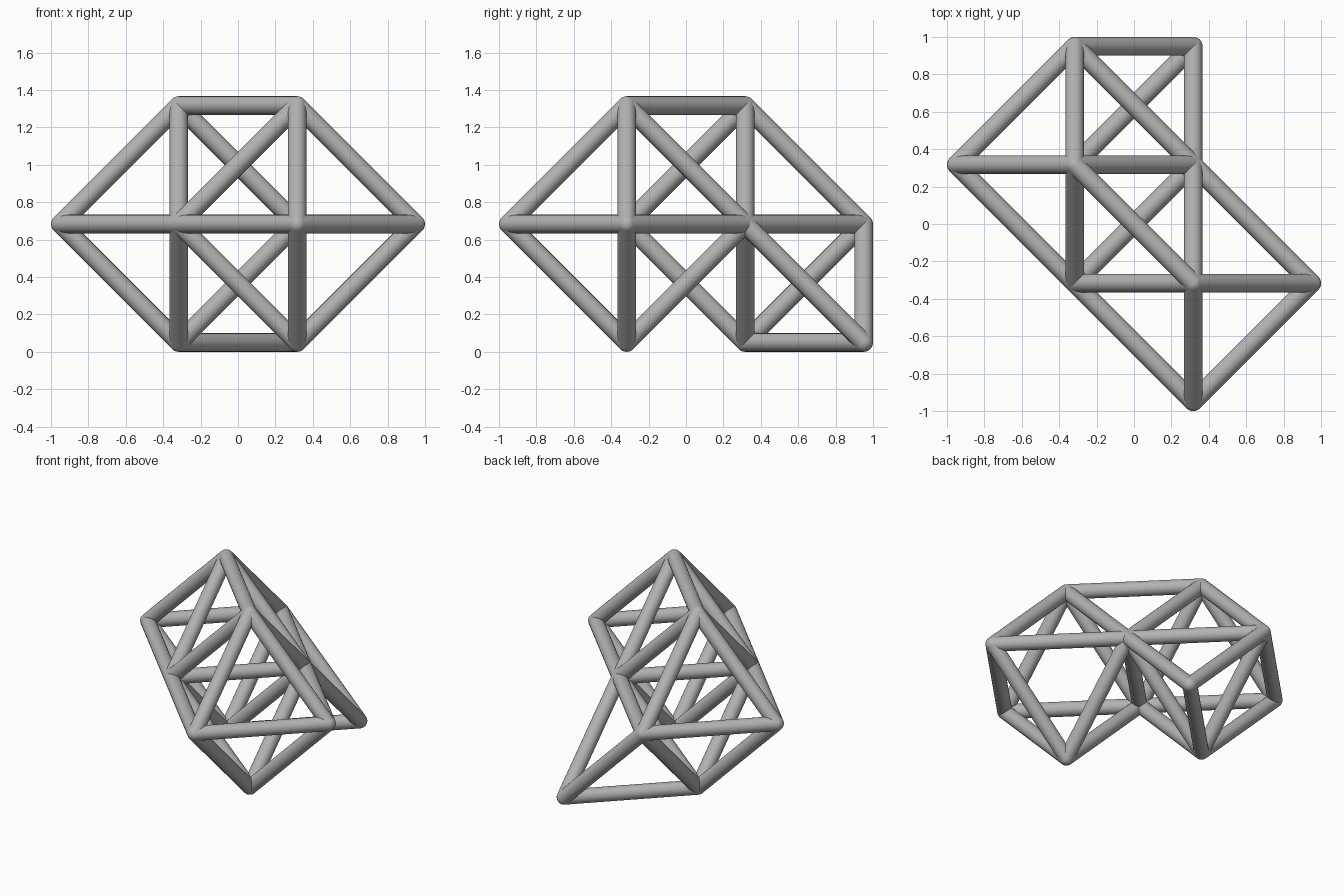
import bpy
import math
from itertools import combinations
from mathutils import Vector

cube = bpy.data.objects.get("Cube")
if cube:
    bpy.data.objects.remove(cube, do_unlink=True)

RADIUS = 0.05
STEP = 1.9 / 3

# One plain grey for the whole truss
grey = bpy.data.materials.new("plain_grey")
grey.use_nodes = True
colour = (0.45, 0.45, 0.45, 1)
grey.diffuse_color = colour
grey.node_tree.nodes["Principled BSDF"].inputs["Base Color"].default_value = colour

# Joints on a cubic grid (column, row, level)
roof = [(1, 2, 2), (2, 1, 2)]
middle = [(0, 2, 1), (1, 1, 1), (2, 0, 1), (1, 3, 1), (2, 2, 1), (3, 1, 1)]
feet = [(1, 2, 0), (2, 1, 0), (2, 3, 0)]
joints = roof + middle + feet
open_gap = {feet[0], feet[1]}   # neighbouring feet with no strut between them


def place(joint):
    i, j, k = joint
    return Vector(((i - 1.5) * STEP, (j - 1.5) * STEP, k * STEP + RADIUS))


def finish(name):
    obj = bpy.context.object
    obj.name = name
    obj.data.materials.append(grey)
    bpy.ops.object.shade_smooth_by_angle(angle=math.radians(40))


# Rounded joints
for n, joint in enumerate(joints, 1):
    bpy.ops.mesh.primitive_uv_sphere_add(segments=24, ring_count=12,
                                         radius=RADIUS, location=place(joint))
    finish(f"joint_{n}")

# Struts between every pair of face-diagonal neighbours
count = 0
for a, b in combinations(joints, 2):
    if (Vector(a) - Vector(b)).length > 1.5 or {a, b} == open_gap:
        continue
    count += 1
    start, end = place(a), place(b)
    axis = end - start
    bpy.ops.mesh.primitive_cylinder_add(
        vertices=24, radius=RADIUS, depth=axis.length, end_fill_type='NOTHING',
        location=(start + end) / 2,
        rotation=axis.to_track_quat('Z', 'Y').to_euler())
    finish(f"strut_{count}")
